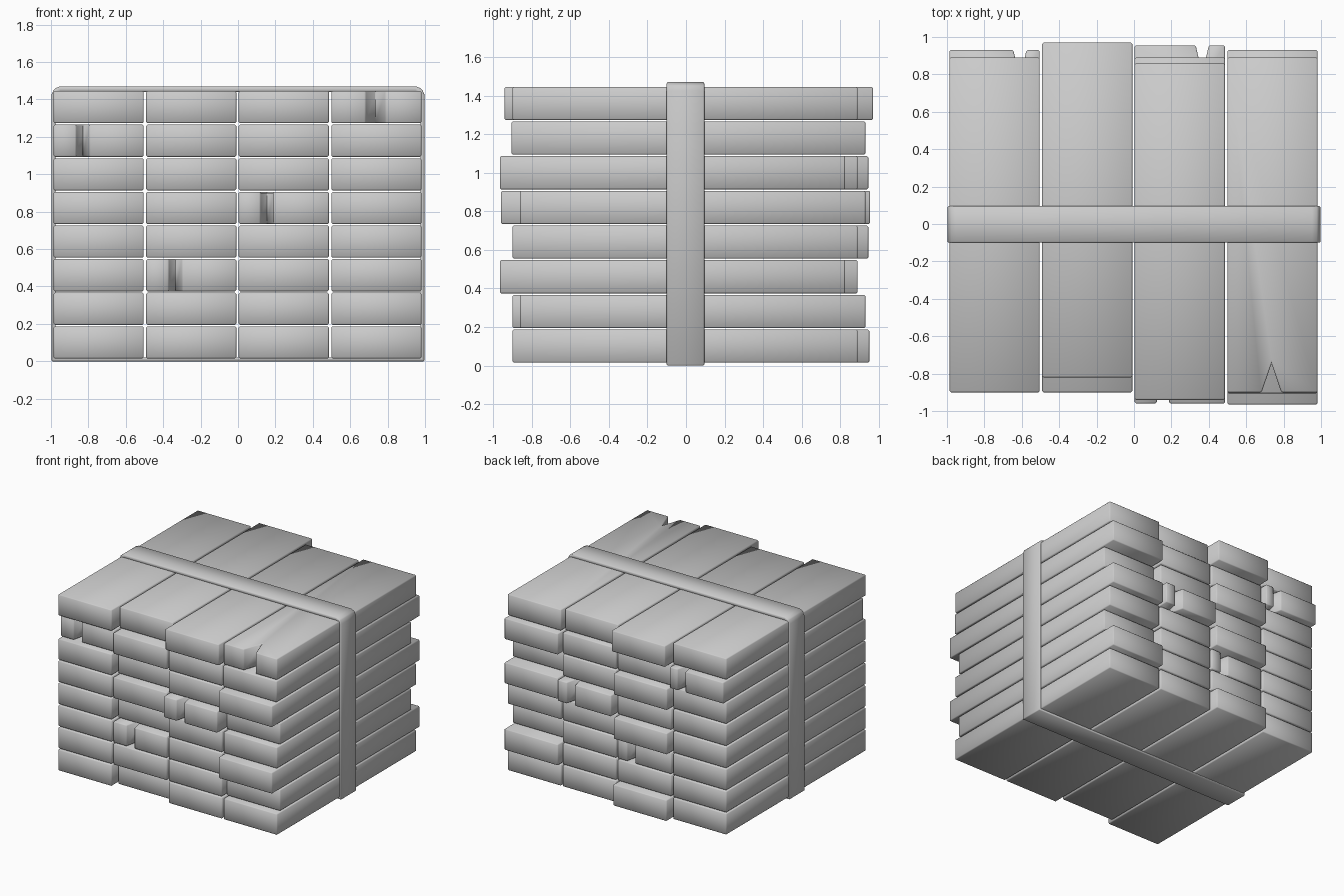
import bpy, bmesh

if "Cube" in bpy.data.objects:
    bpy.data.objects.remove(bpy.data.objects["Cube"])

COLS = [-0.745, -0.25, 0.245, 0.74]
HALF_W, HEIGHT, PITCH, BASE = 0.241, 0.172, 0.1797, 0.015

# front and back ends of planks that are shifted, keyed by (column, row)
ENDS = {
    (0, 6): (-0.87, 0.93),
    (1, 0): (-0.84, 0.95), (1, 3): (-0.84, 0.945), (1, 5): (-0.84, 0.945),
    (1, 7): (-0.82, 0.97),
    (2, 4): (-0.96, 0.955), (2, 7): (-0.94, 0.86),
    (3, 1): (-0.86, 0.93), (3, 2): (-0.965, 0.825), (3, 4): (-0.86, 0.93),
    (3, 5): (-0.965, 0.825), (3, 6): (-0.905, 0.93),
}
# split notches: front centre x, back centre x, width
NOTCHES = {
    (0, 6): (-0.83, -0.61, 0.07),
    (1, 2): (-0.335, -0.13, 0.07),
    (2, 4): (0.155, 0.365, 0.07),
    (3, 7): (0.735, None, 0.105),
}


def finish(name, bm, bevel):
    bmesh.ops.recalc_face_normals(bm, faces=bm.faces)
    for f in bm.faces:
        f.smooth = True
    me = bpy.data.meshes.new(name)
    bm.to_mesh(me)
    bm.free()
    ob = bpy.data.objects.new(name, me)
    bpy.context.collection.objects.link(ob)
    mod = ob.modifiers.new("edge_bevel", 'BEVEL')
    mod.width = bevel
    mod.segments = 1
    mod.limit_method = 'ANGLE'
    return ob


def plank(col, row):
    cx = COLS[col]
    x0, x1 = cx - HALF_W, cx + HALF_W
    y0, y1 = ENDS.get((col, row), (-0.90, 0.89))
    front, back, w = NOTCHES.get((col, row), (None, None, 0))
    pts = [(x0, y0)]
    if front is not None:
        pts += [(front - w / 2, y0), (front, y0 + 0.155), (front + w / 2, y0)]
    pts += [(x1, y0), (x1, y1)]
    if back is not None:
        pts += [(back + w / 2, y1), (back, y1 - 0.155), (back - w / 2, y1)]
    pts.append((x0, y1))
    z = BASE + PITCH * row
    bm = bmesh.new()
    face = bm.faces.new([bm.verts.new((x, y, z)) for x, y in pts])
    ext = bmesh.ops.extrude_face_region(bm, geom=[face])
    bmesh.ops.translate(bm, vec=(0, 0, HEIGHT),
                        verts=[v for v in ext['geom'] if isinstance(v, bmesh.types.BMVert)])
    return finish(f"plank_c{col + 1}_r{row + 1}", bm, 0.007)


def strap():
    # closed band: outer and inner profiles joined across the width
    def profile(x, z0, z1, r):
        half = [(x, z0), (x, z1 - r), (x - 0.3 * r, z1 - 0.3 * r), (x - r, z1)]
        return half + [(-px, pz) for px, pz in reversed(half)]
    outer = profile(0.997, 0.0, 1.47, 0.045)
    inner = profile(0.975, 0.02, 1.44, 0.025)
    bm = bmesh.new()
    loops = [[bm.verts.new((x, y, z)) for x, z in prof]
             for prof, y in ((outer, -0.1), (outer, 0.095), (inner, 0.095), (inner, -0.1))]
    n = len(outer)
    for a in range(4):
        la, lb = loops[a], loops[(a + 1) % 4]
        for i in range(n):
            j = (i + 1) % n
            bm.faces.new((la[i], la[j], lb[j], lb[i]))
    return finish("binding_strap", bm, 0.006)


# stacked planks
for c in range(4):
    for r in range(8):
        plank(c, r)

# band around the bundle
strap()
